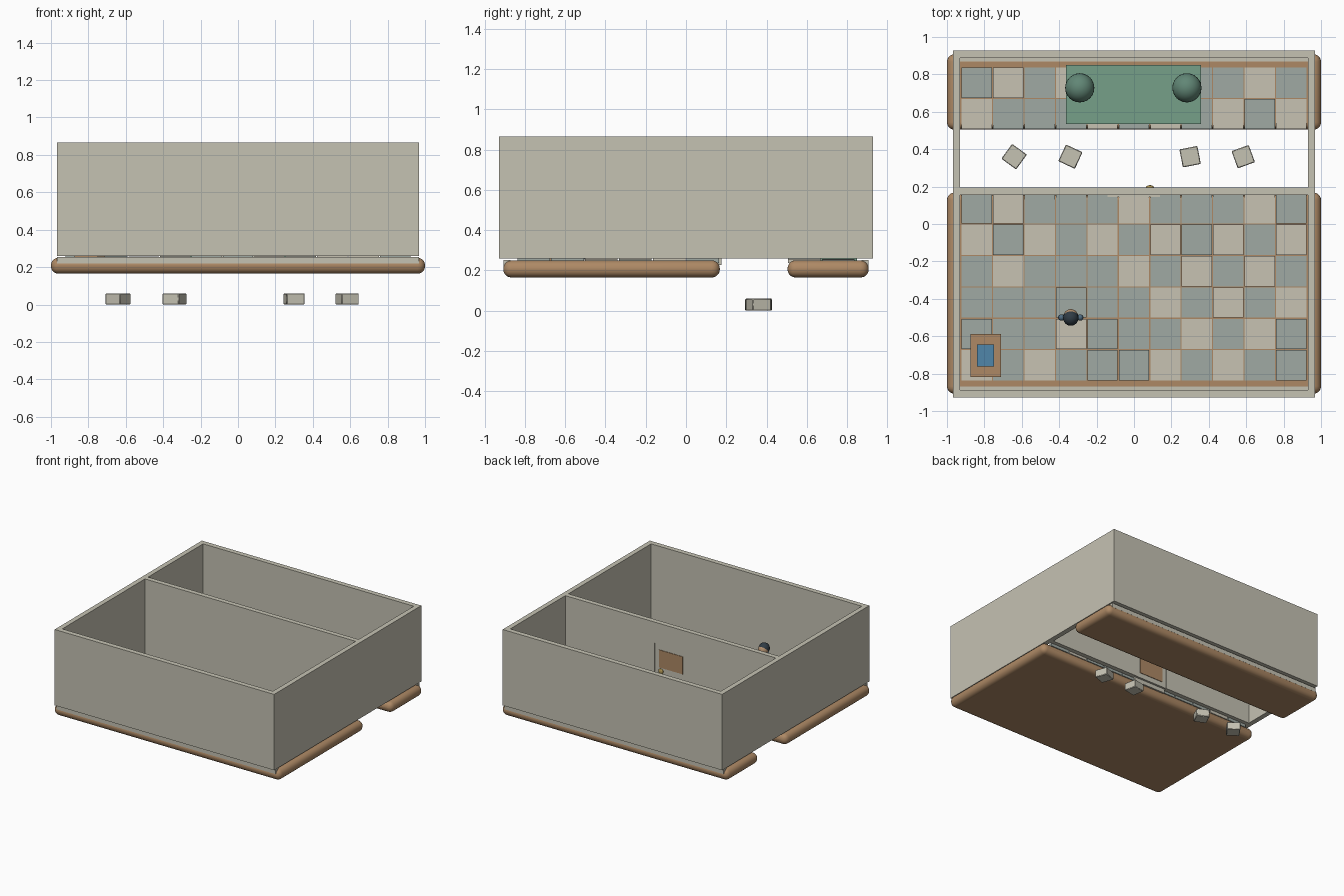
import bpy, math, random

if "Cube" in bpy.data.objects:
    bpy.data.objects.remove(bpy.data.objects["Cube"])

random.seed(4)


def mat(name, r, g, b):
    m = bpy.data.materials.new(name)
    m.diffuse_color = (r, g, b, 1)
    m.use_nodes = True
    m.node_tree.nodes["Principled BSDF"].inputs["Base Color"].default_value = m.diffuse_color
    return m


PALE = mat("pale_plaster", 0.56, 0.54, 0.45)
TEAL = mat("teal_tile", 0.35, 0.40, 0.37)
BEIGE = mat("beige_tile", 0.57, 0.54, 0.45)
WOOD = mat("wood", 0.42, 0.25, 0.13)
GREEN = mat("green", 0.18, 0.35, 0.25)
BUSH = mat("dark_green", 0.12, 0.24, 0.18)
BLUE = mat("blue", 0.08, 0.24, 0.40)
DARK = mat("dark_cloth", 0.03, 0.045, 0.06)
SLEEVE = mat("sleeve_blue", 0.08, 0.15, 0.22)
SKIN = mat("skin", 0.45, 0.28, 0.16)
GOLD = mat("brass", 0.40, 0.28, 0.08)


def finish(name, m, smooth=False):
    o = bpy.context.object
    o.name = name
    o.data.materials.append(m)
    if smooth:
        bpy.ops.object.shade_smooth_by_angle(angle=math.radians(40))
    return o


def box(name, x0, x1, y0, y1, z0, z1, m, bevel=0.0, seg=2, rot=0.0):
    bpy.ops.mesh.primitive_cube_add(size=1, location=((x0 + x1) / 2, (y0 + y1) / 2, (z0 + z1) / 2))
    o = bpy.context.object
    o.scale = (x1 - x0, y1 - y0, z1 - z0)
    bpy.ops.object.transform_apply(location=False, rotation=False, scale=True)
    o.rotation_euler.z = rot
    finish(name, m, bevel > 0)
    if bevel:
        b = o.modifiers.new("bevel", 'BEVEL')
        b.width = bevel
        b.segments = seg
    return o


def ball(name, x, y, z, r, m, scale=(1, 1, 1)):
    bpy.ops.mesh.primitive_uv_sphere_add(segments=24, ring_count=14, radius=r, location=(x, y, z))
    bpy.context.object.scale = scale
    return finish(name, m, True)


def tube(name, x, y, z0, z1, r0, r1, m):
    bpy.ops.mesh.primitive_cone_add(vertices=16, radius1=r0, radius2=r1, depth=z1 - z0,
                                    location=(x, y, (z0 + z1) / 2))
    return finish(name, m, True)


# two rounded floor slabs with an open gap between them
box("front_slab", -1, 1, -0.907, 0.168, 0.165, 0.25, WOOD, 0.04, 5)
box("back_slab", -1, 1, 0.504, 0.907, 0.165, 0.25, WOOD, 0.04, 5)

# floor tiles, missing across the gap
P = 0.168
for j in (0, 1, 2, 3, 4, 5, 8, 9):
    for i in range(11):
        x, y = (i - 5) * P, (j - 4.5) * P
        h = P / 2 - 0.003
        beige = (i + j) % 2 == 0 and random.random() < 0.75
        box("floor_tile", x - h, x + h, y - h, y + h, 0.236, 0.257 + random.uniform(-0.003, 0.003),
            BEIGE if beige else TEAL)

# skirting under the front and back walls
for s in (-1, 1):
    y = 0.888 * s
    box("skirting", -0.967, 0.967, y - 0.018, y + 0.018, 0.22, 0.253, PALE)

# outer walls
for s in (-1, 1):
    y, x = 0.9075 * s, 0.9485 * s
    box("end_wall", -0.968, 0.968, y - 0.02, y + 0.02, 0.26, 0.865, PALE)
    box("side_wall", x - 0.0195, x + 0.0195, -0.8875, 0.8875, 0.26, 0.865, PALE)

# partition wall with doorway
W0, W1 = 0.155, 0.194
box("partition_left", -0.929, -0.145, W0, W1, 0.26, 0.865, PALE)
box("partition_right", 0.14, 0.929, W0, W1, 0.26, 0.865, PALE)
box("door_header", -0.145, 0.14, W0, W1, 0.70, 0.865, PALE)
box("door", -0.143, 0.138, W0 + 0.001, W1 - 0.002, 0.26, 0.70, PALE)
box("threshold", -0.143, 0.138, W0 - 0.01, 0.176, 0.228, 0.26, PALE)
for z0, z1 in ((0.30, 0.46), (0.515, 0.655)):
    box("door_panel", -0.108, 0.103, W1 - 0.004, W1 + 0.002, z0, z1, WOOD)
ball("door_knob", 0.085, W1 + 0.002, 0.487, 0.021, GOLD, (1, 0.55, 1))

# loose stones below the gap
for x, y, a in ((-0.641, 0.36, -36), (-0.34, 0.36, -25), (0.3, 0.36, 11), (0.584, 0.36, 20)):
    box("fallen_stone", x - 0.049, x + 0.049, y - 0.049, y + 0.049, 0, 0.06, PALE, 0.004, 1, math.radians(a))

# green bench with two round bushes
box("green_bench", -0.363, 0.357, 0.535, 0.85, 0.25, 0.36, GREEN)
for x in (-0.29, 0.283):
    ball("round_bush", x, 0.728, 0.43, 0.078, BUSH)

# corner cabinet with a blue tray
box("corner_cabinet", -0.875, -0.712, -0.817, -0.588, 0.25, 0.42, WOOD)
box("blue_tray", -0.839, -0.749, -0.762, -0.643, 0.42, 0.436, BLUE)

# small standing figure facing the door
fx, fy = -0.338, -0.5
for s in (-1, 1):
    tube("leg", fx + s * 0.02, fy, 0.255, 0.36, 0.017, 0.019, DARK)
    tube("arm", fx + s * 0.053, fy, 0.36, 0.462, 0.013, 0.015, SLEEVE)
    ball("shoulder", fx + s * 0.05, fy, 0.46, 0.017, SLEEVE)
    ball("hand", fx + s * 0.053, fy, 0.352, 0.014, SKIN)
tube("torso", fx, fy, 0.35, 0.475, 0.038, 0.042, SLEEVE)
ball("head", fx, fy + 0.006, 0.512, 0.039, SKIN)
ball("hair", fx, fy - 0.003, 0.52, 0.041, DARK)
